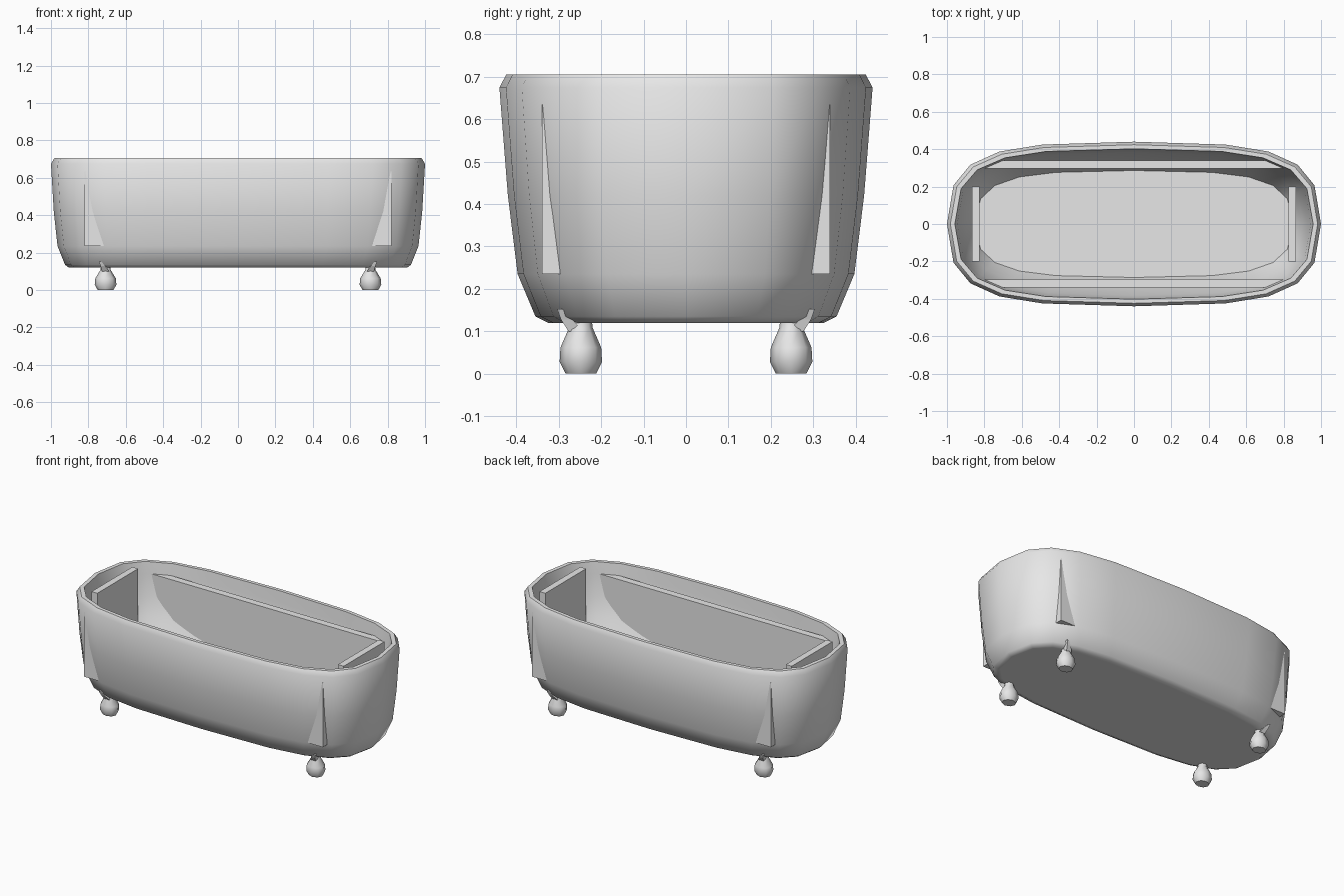
import bpy, bmesh, math
from mathutils import Vector

cube = bpy.data.objects.get("Cube")
if cube:
    bpy.data.objects.remove(cube, do_unlink=True)

grey = bpy.data.materials.new("light_grey")
grey.use_nodes = True
grey.diffuse_color = (0.8, 0.8, 0.8, 1)
grey.node_tree.nodes["Principled BSDF"].inputs["Base Color"].default_value = (0.8, 0.8, 0.8, 1)


def finish(bm, name, smooth_angle=None):
    """Turn a bmesh into a named object, smooth where asked."""
    bmesh.ops.recalc_face_normals(bm, faces=bm.faces)
    mesh = bpy.data.meshes.new(name)
    bm.to_mesh(mesh)
    bm.free()
    mesh.materials.append(grey)
    obj = bpy.data.objects.new(name, mesh)
    bpy.context.collection.objects.link(obj)
    if smooth_angle:
        bpy.ops.object.select_all(action="DESELECT")
        obj.select_set(True)
        bpy.context.view_layer.objects.active = obj
        bpy.ops.object.shade_smooth_by_angle(angle=math.radians(smooth_angle))
    return obj


def loft(bm, rings):
    """Skin a list of closed rings and cap both ends."""
    loops = [[bm.verts.new(p) for p in ring] for ring in rings]
    for a, b in zip(loops, loops[1:]):
        for i in range(len(a)):
            j = (i + 1) % len(a)
            bm.faces.new((a[i], a[j], b[j], b[i]))
    bm.faces.new(loops[0][::-1])
    bm.faces.new(loops[-1])


def box(name, low, high):
    bm = bmesh.new()
    bmesh.ops.create_cube(bm, size=1)
    low, high = Vector(low), Vector(high)
    size, mid = high - low, (high + low) / 2
    for v in bm.verts:
        v.co = Vector(c * s + m for c, s, m in zip(v.co, size, mid))
    return finish(bm, name)


# Basin: a rounded outline carried up the outside, over the rim and down
# the thicker, sloping inside wall to a raised flat floor
quarter = [(1, 0), (0.965, 0.47), (0.875, 0.72), (0.72, 0.88), (0.49, 0.965), (0, 1)]
half = quarter + [(-x, y) for x, y in quarter[-2::-1]]
outline = half + [(x, -y) for x, y in half[-2:0:-1]]
profile = [  # half length, half width, height
    (0.885, 0.31, 0.12), (0.905, 0.325, 0.12), (0.925, 0.355, 0.135),
    (0.965, 0.397, 0.235), (0.985, 0.42, 0.42), (1.0, 0.44, 0.675),
    (0.982, 0.424, 0.705), (0.958, 0.402, 0.705), (0.945, 0.396, 0.635),
    (0.93, 0.382, 0.5), (0.905, 0.342, 0.4), (0.88, 0.317, 0.327),
    (0.85, 0.286, 0.26),
]
bm = bmesh.new()
loft(bm, [[(x * a, y * b, z) for x, y in outline] for a, b, z in profile])
finish(bm, "basin", 44)

# Straight boards lining the inside; the long ones poke through the corners
for side, word in ((-1, "front"), (1, "back")):
    y = side * 0.318
    box(word + "_board", (-0.82, y - 0.022, 0.235), (0.82, y + 0.022, 0.635))
for side, word in ((1, "left"), (-1, "right")):
    x = side * 0.846
    box(word + "_end_board", (x - 0.02, -0.2, 0.235), (x + 0.02, 0.2, 0.697))

# Feet: a slightly oval bulb with a tapering spur up the outside of the basin
foot_profile = [  # radius along x, radius along y, height
    (0.042, 0.036, 0), (0.058, 0.05, 0.028), (0.055, 0.048, 0.062),
    (0.027, 0.028, 0.108), (0.025, 0.026, 0.125),
]
spur = [  # outward shift in x and y, height, half thickness
    (0, 0.01, 0.1, 0.019), (0.014, 0.034, 0.128, 0.013), (0.03, 0.05, 0.153, 0.006),
]
for sx, x_word in ((1, "left"), (-1, "right")):
    for sy, y_word in ((-1, "front"), (1, "back")):
        cx, cy = sx * 0.708, sy * 0.248
        bm = bmesh.new()
        loft(bm, [[(cx + rx * math.cos(k * math.pi / 4), cy + ry * math.sin(k * math.pi / 4), z)
                   for k in range(8)] for rx, ry, z in foot_profile])
        finish(bm, f"{y_word}_{x_word}_foot", 50)
        bm = bmesh.new()
        loft(bm, [[(cx + sx * dx + r * u, cy + sy * dy + r * v, z)
                   for u, v in ((1, 1), (-1, 1), (-1, -1), (1, -1))] for dx, dy, z, r in spur])
        finish(bm, f"{y_word}_{x_word}_foot_spur")
